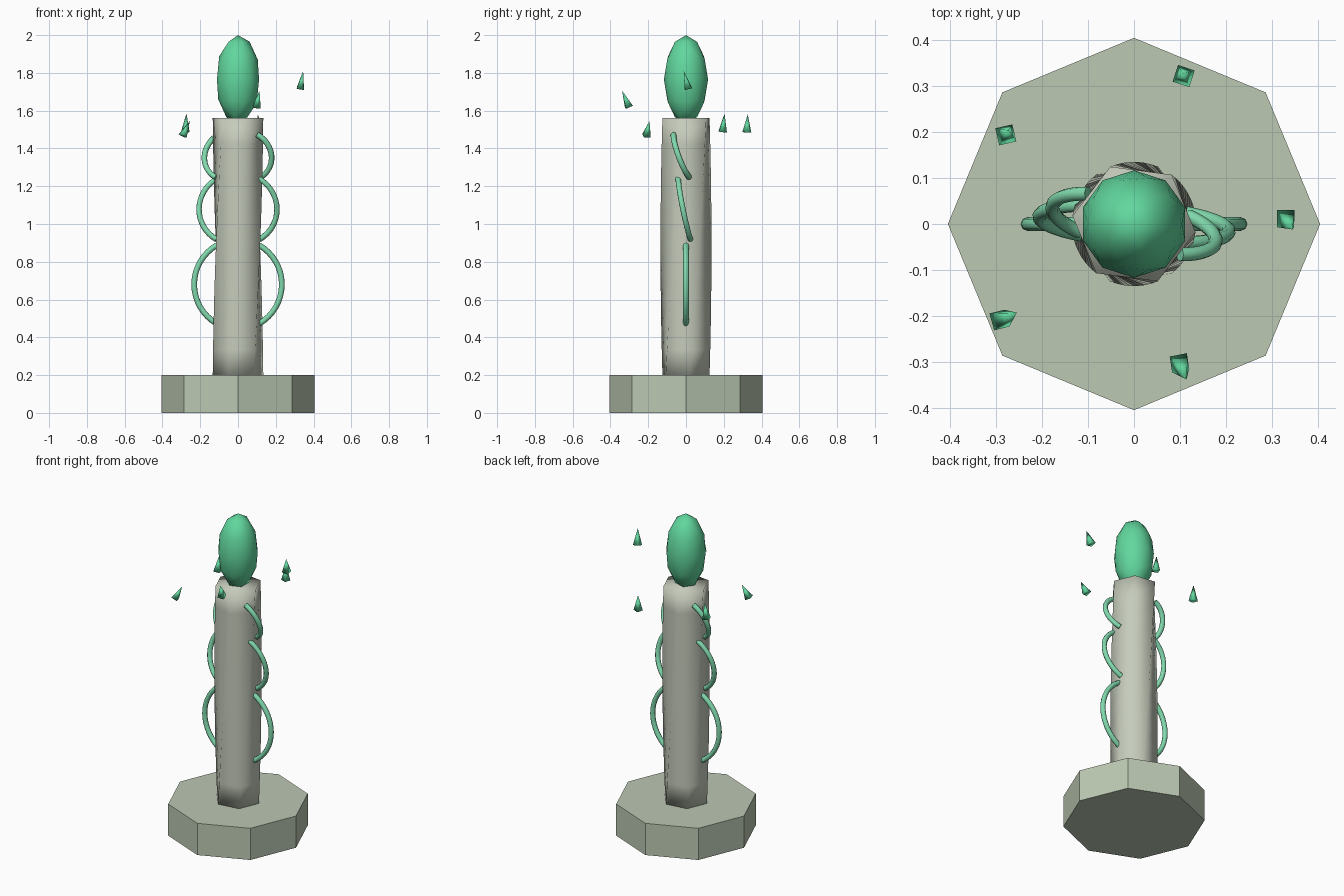
import bpy, bmesh, math
from mathutils import Vector, Matrix

if "Cube" in bpy.data.objects:
    bpy.data.objects.remove(bpy.data.objects["Cube"])


def material(name, rgb):
    m = bpy.data.materials.new(name)
    m.diffuse_color = (*rgb, 1)
    m.use_nodes = True
    m.node_tree.nodes["Principled BSDF"].inputs["Base Color"].default_value = m.diffuse_color
    return m


stone = material("pale_stone", (0.50, 0.58, 0.45))
column_stone = material("column_stone", (0.56, 0.60, 0.50))
gem = material("green_gem", (0.12, 0.68, 0.34))
vine = material("light_green", (0.22, 0.70, 0.42))


def add_object(name, bm, mat, smooth):
    bmesh.ops.recalc_face_normals(bm, faces=bm.faces[:])
    for f in bm.faces:
        f.smooth = smooth
    me = bpy.data.meshes.new(name)
    bm.to_mesh(me)
    bm.free()
    me.materials.append(mat)
    ob = bpy.data.objects.new(name, me)
    bpy.context.collection.objects.link(ob)
    return ob


def prism(name, sides, radius, z0, z1, mat, levels=1, start=0.0, twist=0.0, smooth=False):
    """Stack of polygon rings, turned by twist from bottom to top."""
    bm = bmesh.new()
    rings = []
    for j in range(levels + 1):
        t = j / levels
        rings.append([bm.verts.new((radius * math.cos(a), radius * math.sin(a), z0 + (z1 - z0) * t))
                      for a in (start + twist * t + math.tau * i / sides for i in range(sides))])
    for lo, hi in zip(rings, rings[1:]):
        for i in range(sides):
            k = (i + 1) % sides
            bm.faces.new((lo[i], lo[k], hi[k], hi[i]))
    bm.faces.new(rings[0][::-1])
    bm.faces.new(rings[-1])
    return add_object(name, bm, mat, smooth)


# Octagonal plinth and twisted hexagonal column
prism("plinth", 8, 0.405, 0, 0.2, stone)
prism("column", 6, 0.135, 0.2, 1.56, column_stone, levels=10,
      start=math.radians(7.5), twist=math.radians(45), smooth=True)

# Tall faceted crystal on top
bm = bmesh.new()
bmesh.ops.create_icosphere(bm, subdivisions=2, radius=1)
bm.transform(Matrix.Translation((0, 0, 1.765)) @ Matrix.Diagonal((0.117, 0.117, 0.235, 1)))
add_object("crystal", bm, gem, True)

# Three pairs of arched loops: height, arc radius, turn about z, lean
HALF = math.radians(60)
for level, (z, r, turn, lean) in enumerate([(0.68, 0.24, 0.0, 0.0),
                                            (1.08, 0.19, -0.08, 0.2),
                                            (1.36, 0.14, -0.22, 0.36)]):
    for side in (0, 1):
        cu = bpy.data.curves.new("loop", "CURVE")
        cu.dimensions = "3D"
        cu.bevel_depth = 0.015
        cu.bevel_resolution = 2
        cu.use_fill_caps = True
        sp = cu.splines.new("POLY")
        n = 17
        sp.points.add(n - 1)
        rot = Matrix.Rotation(turn + math.pi * side, 3, "Z") @ Matrix.Rotation(lean, 3, "X")
        for i in range(n):
            a = HALF * (2 * i / (n - 1) - 1)
            p = rot @ Vector((0.112 + r * (math.cos(a) - math.cos(HALF)), 0, r * math.sin(a)))
            sp.points[i].co = (p.x, p.y, p.z + z, 1)
        sp.use_smooth = True
        cu.materials.append(vine)
        ob = bpy.data.objects.new(f"loop_{level + 1}_{'left' if side else 'right'}", cu)
        bpy.context.collection.objects.link(ob)

# Floating four-sided shards: base centre, tip, spin in degrees
shards = [((0.330, 0.012, 1.717), (0.345, -0.012, 1.810), 45),
          ((0.108, 0.322, 1.485), (0.106, 0.327, 1.580), 27),
          ((-0.279, 0.194, 1.487), (-0.273, 0.204, 1.585), 58),
          ((-0.293, -0.209, 1.467), (-0.255, -0.193, 1.545), 60),
          ((0.099, -0.302, 1.620), (0.114, -0.338, 1.705), 55)]
for i, (base, tip, spin) in enumerate(shards):
    base, tip = Vector(base), Vector(tip)
    axis = tip - base
    tilt = Vector((0, 0, 1)).rotation_difference(axis).to_matrix()
    bm = bmesh.new()
    corners = []
    for k in range(4):
        a = math.radians(spin + 90 * k)
        corners.append(bm.verts.new(base + tilt @ Vector((0.027 * math.cos(a), 0.027 * math.sin(a), 0))))
    top = bm.verts.new(tip)
    bm.faces.new(corners[::-1])
    for k in range(4):
        bm.faces.new((corners[k], corners[(k + 1) % 4], top))
    add_object(f"shard_{i + 1}", bm, gem, True)
